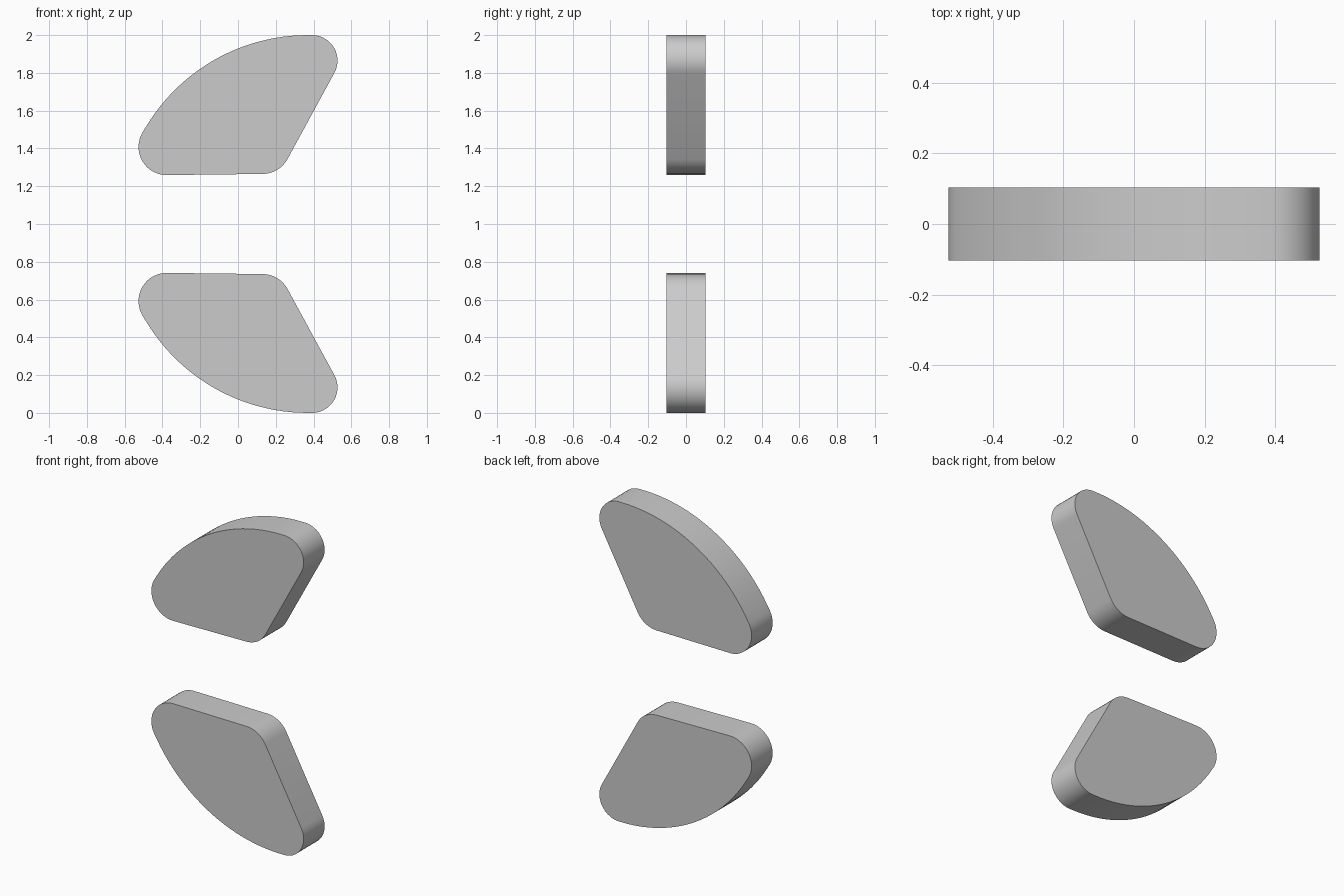
import bpy, bmesh
from math import sin, cos, radians

if "Cube" in bpy.data.objects:
    bpy.data.objects.remove(bpy.data.objects["Cube"])

HALF = 0.104


def arc(cx, cz, r, a0, a1, n):
    return [(cx + r * cos(radians(a0 + (a1 - a0) * i / n)),
             cz + r * sin(radians(a0 + (a1 - a0) * i / n))) for i in range(n + 1)]


# Rounded sector outline, heights measured from the mirror plane
outline = (
    arc(0.392, 0.865, 0.135, -29, 88.5, 14)           # outer right corner
    + arc(0.37, 0.0, 1.0, 90, 151.4, 24)[1:-1]        # large outer curve
    + arc(-0.378, 0.408, 0.149, 151.4, 270, 14)       # left corner
    + arc(0.13, 0.415, 0.150, 270, 331, 8)            # inner corner
)


def plate(name, side):
    bm = bmesh.new()
    face = bm.faces.new([bm.verts.new((x, -HALF, 1 + side * z)) for x, z in outline])
    ext = bmesh.ops.extrude_face_region(bm, geom=[face], use_keep_orig=True)
    verts = [g for g in ext["geom"] if isinstance(g, bmesh.types.BMVert)]
    bmesh.ops.translate(bm, verts=verts, vec=(0, 2 * HALF, 0))
    bmesh.ops.recalc_face_normals(bm, faces=bm.faces)
    mesh = bpy.data.meshes.new(name)
    bm.to_mesh(mesh)
    bm.free()
    ob = bpy.data.objects.new(name, mesh)
    bpy.context.collection.objects.link(ob)
    bpy.ops.object.select_all(action='DESELECT')
    ob.select_set(True)
    bpy.context.view_layer.objects.active = ob
    bpy.ops.object.shade_smooth_by_angle(angle=radians(30))


# Mirrored pair of plates
plate("upper_plate", 1)
plate("lower_plate", -1)
